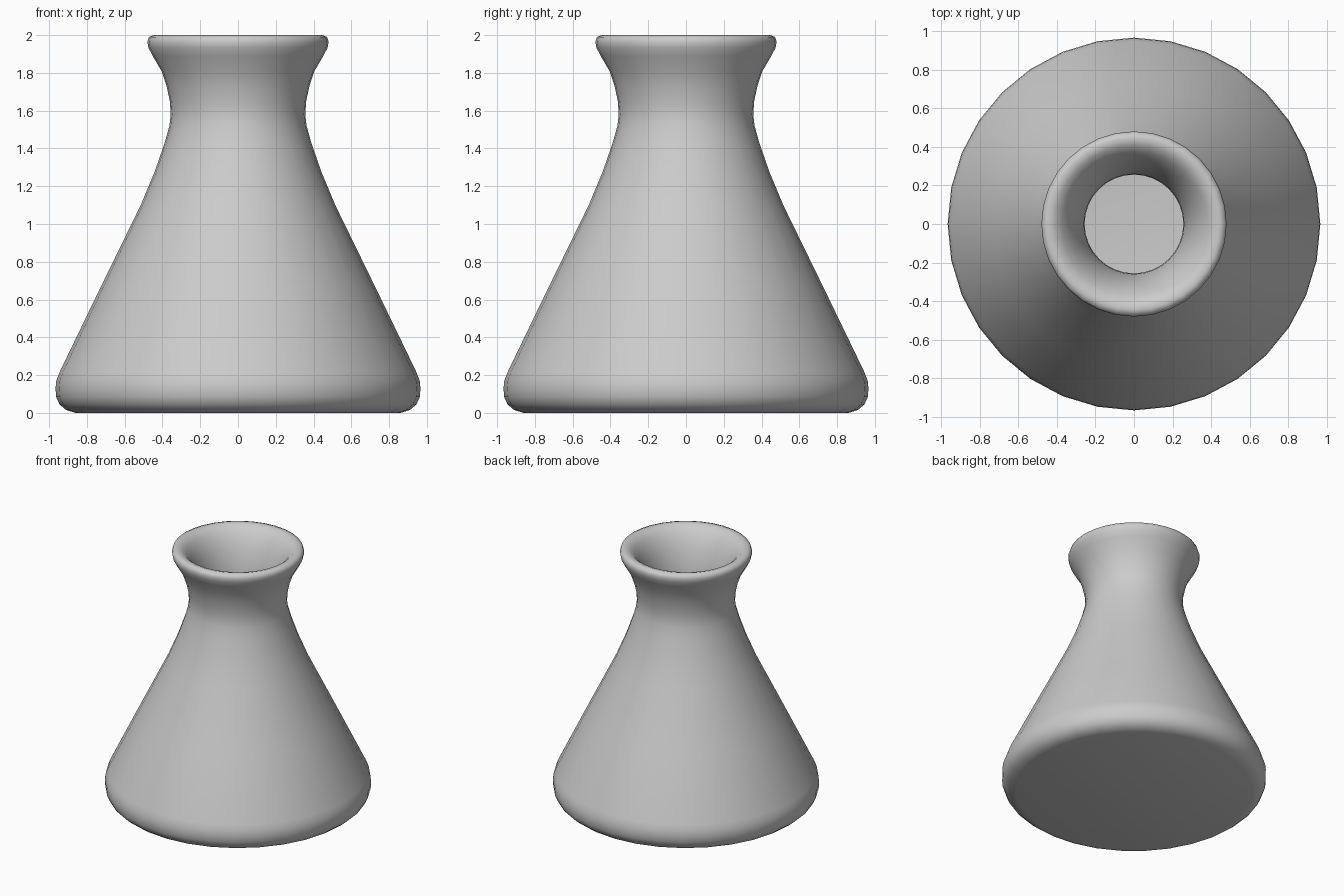
import bpy, bmesh, math

# Closed wall profile (radius, height): base, outer wall, lip, inner wall, floor
profile = [
    (0, 0), (0.86, 0), (0.91, 0.015), (0.945, 0.045), (0.963, 0.085),
    (0.966, 0.13), (0.962, 0.17), (0.945, 0.215), (0.73, 0.66), (0.515, 1.1),
    (0.44, 1.28), (0.388, 1.43), (0.363, 1.52), (0.356, 1.58), (0.361, 1.65),
    (0.378, 1.73), (0.405, 1.81), (0.452, 1.89), (0.475, 1.935),
    (0.48, 1.965), (0.472, 1.99), (0.445, 2.0), (0.41, 1.99), (0.375, 1.96),
    (0.34, 1.91), (0.305, 1.84), (0.276, 1.74), (0.26, 1.65), (0.256, 1.57),
    (0.266, 1.48), (0.295, 1.37), (0.345, 1.23), (0.41, 1.08), (0.63, 0.63),
    (0.845, 0.2), (0.85, 0.155), (0.83, 0.115), (0.78, 0.1), (0, 0.1),
]

# Flask body, turned around the vertical axis
bm = bmesh.new()
verts = [bm.verts.new((r, 0, z)) for r, z in profile]
edges = [bm.edges.new(pair) for pair in zip(verts, verts[1:])]
bmesh.ops.spin(bm, geom=verts + edges, cent=(0, 0, 0), axis=(0, 0, 1),
               angle=math.tau, steps=32, use_duplicate=False)
bmesh.ops.remove_doubles(bm, verts=bm.verts, dist=0.0005)
bmesh.ops.recalc_face_normals(bm, faces=bm.faces)
mesh = bpy.data.meshes.new("conical_flask")
bm.to_mesh(mesh)
bm.free()
flask = bpy.data.objects.new("conical_flask", mesh)
bpy.context.collection.objects.link(flask)

# Smooth shading
bpy.context.view_layer.objects.active = flask
flask.select_set(True)
bpy.ops.object.shade_smooth_by_angle(angle=math.radians(60))
